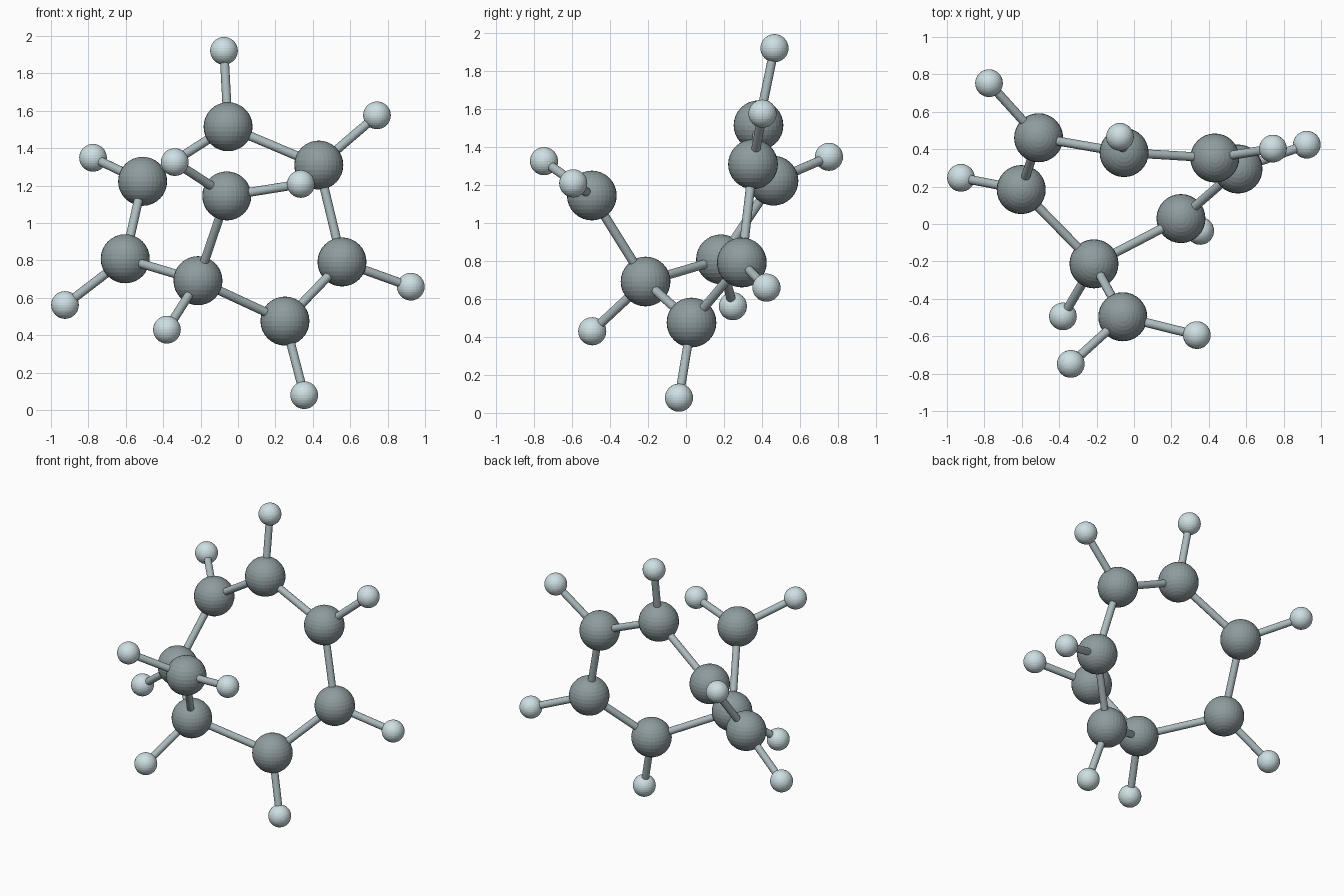
import bpy
from mathutils import Vector

if "Cube" in bpy.data.objects:
    bpy.data.objects.remove(bpy.data.objects["Cube"])

CARBON_R, HYDROGEN_R, BOND_R = 0.131, 0.074, 0.024


def material(name, colour):
    m = bpy.data.materials.new(name)
    m.diffuse_color = (*colour, 1)
    m.use_nodes = True
    m.node_tree.nodes["Principled BSDF"].inputs["Base Color"].default_value = m.diffuse_color
    return m


dark = material("carbon_grey", (0.27, 0.33, 0.34))
pale = material("hydrogen_pale", (0.62, 0.74, 0.77))
mid = material("bond_grey", (0.42, 0.50, 0.52))


def atom(name, pos, radius, mat):
    bpy.ops.mesh.primitive_uv_sphere_add(segments=32, ring_count=16, radius=radius, location=pos)
    ob = bpy.context.object
    ob.name = name
    ob.data.materials.append(mat)


def bond(name, a, b):
    a, b = Vector(a), Vector(b)
    d = b - a
    bpy.ops.mesh.primitive_cylinder_add(vertices=16, radius=BOND_R, depth=d.length, location=(a + b) / 2)
    ob = bpy.context.object
    ob.name = name
    ob.rotation_euler = d.to_track_quat('Z', 'Y').to_euler()
    ob.data.materials.append(mid)
    bpy.ops.object.shade_smooth_by_angle()


# Each carbon: position, then its attached hydrogens; the first seven form the ring
carbons = [
    ((-0.053, 0.382, 1.515), [(-0.075, 0.466, 1.921)]),
    ((0.432, 0.353, 1.310), [(0.743, 0.403, 1.576)]),
    ((0.556, 0.294, 0.792), [(0.924, 0.424, 0.660)]),
    ((0.251, 0.029, 0.476), [(0.354, -0.037, 0.080)]),
    ((-0.214, -0.213, 0.692), [(-0.380, -0.494, 0.430)]),
    ((-0.603, 0.184, 0.809), [(-0.925, 0.247, 0.562)]),
    ((-0.510, 0.461, 1.223), [(-0.775, 0.753, 1.349)]),
    ((-0.060, -0.496, 1.145), [(-0.338, -0.748, 1.326), (0.336, -0.594, 1.209)]),
]

# Atoms and carbon-hydrogen bonds
for i, (pos, hydrogens) in enumerate(carbons):
    atom(f"carbon_{i + 1}", pos, CARBON_R, dark)
    for j, h in enumerate(hydrogens):
        atom(f"hydrogen_{i + 1}_{j + 1}", h, HYDROGEN_R, pale)
        bond(f"hydrogen_bond_{i + 1}_{j + 1}", pos, h)

# Seven-sided carbon ring and the side-branch bond
for i in range(7):
    bond(f"ring_bond_{i + 1}", carbons[i][0], carbons[(i + 1) % 7][0])
bond("branch_bond", carbons[4][0], carbons[7][0])
